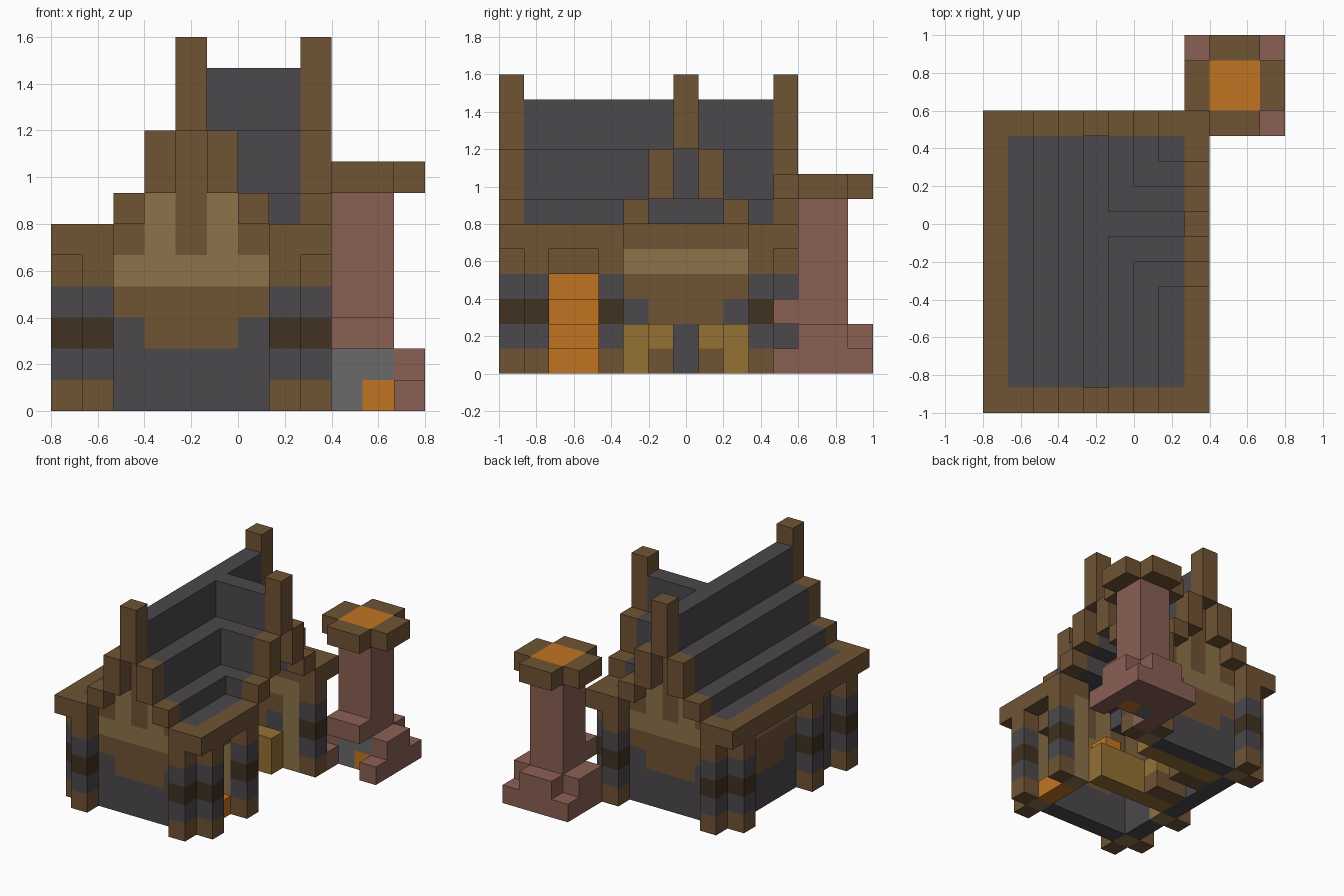
import bpy
import bmesh

if "Cube" in bpy.data.objects:
    bpy.data.objects.remove(bpy.data.objects["Cube"])

U = 2 / 15                      # edge of one block
SIZE_X, SIZE_Y = 12, 15         # footprint in blocks
MID_X, MID_Y = 4, 7             # ridge column and side gable column
FRONT, BACK = 0, 11             # rows of the two end gables


def srgb(r, g, b):
    def lin(c):
        c /= 255
        return c / 12.92 if c < 0.04 else ((c + 0.055) / 1.055) ** 2.4
    return (lin(r), lin(g), lin(b), 1)


def material(name, colour):
    m = bpy.data.materials.new(name)
    m.use_nodes = True
    m.diffuse_color = colour
    m.node_tree.nodes["Principled BSDF"].inputs["Base Color"].default_value = colour
    return m


MATS = {
    "timber": material("timber brown", srgb(111, 83, 52)),
    "slate": material("slate grey", srgb(76, 72, 77)),
    "tan": material("plaster tan", srgb(140, 115, 74)),
    "dark": material("dark band", srgb(64, 50, 32)),
    "gold": material("golden wood", srgb(148, 113, 52)),
    "orange": material("orange", srgb(193, 116, 33)),
    "brick": material("pink brick", srgb(138, 96, 84)),
    "stone": material("light stone", srgb(106, 106, 106)),
}


def part(name, boxes):
    """Boxes are (colour, x range, y range, z range[, top colour]) in blocks."""
    bm = bmesh.new()
    mesh = bpy.data.meshes.new(name)
    used = []

    def slot(c):
        if c not in used:
            used.append(c)
            mesh.materials.append(MATS[c])
        return used.index(c)

    for colour, xr, yr, zr, *top in boxes:
        verts = bmesh.ops.create_cube(bm, size=1)["verts"]
        for v in verts:
            v.co.x = (xr[v.co.x > 0] - SIZE_X / 2) * U
            v.co.y = (yr[v.co.y > 0] - SIZE_Y / 2) * U
            v.co.z = zr[v.co.z > 0] * U
        for f in {f for v in verts for f in v.link_faces}:
            f.normal_update()
            up = top and f.normal.z > 0.5
            f.material_index = slot(top[0] if up else colour)
    bm.to_mesh(mesh)
    bm.free()
    bpy.context.collection.objects.link(bpy.data.objects.new(name, mesh))


def one(a):
    return (a, a + 1)


# Painted wall pattern: rows of (bottom, top, [(colour, from, to)]) about the centre
ROWS = [
    (0, 2, [("slate", -2, 3)]),
    (2, 3, [("slate", -2, -1), ("timber", -1, 2), ("slate", 2, 3)]),
    (3, 4, [("timber", -2, 3)]),
    (4, 5, [("tan", -2, 3)]),
]
GABLE_ROWS = [
    (5, 6, [("timber", -2, -1), ("timber", 2, 3)]),
    (5, 7, [("tan", -1, 0), ("tan", 1, 2)]),
    (5, 9, [("timber", 0, 1)]),
]


def pattern(rows, mid):
    return [(c, (mid + a, mid + b), (lo, hi)) for lo, hi, runs in rows for c, a, b in runs]


# End walls with gables
for name, row in (("front_wall", FRONT + 1), ("back_wall", BACK - 1)):
    boxes = [(c, xr, one(row), zr) for c, xr, zr in pattern(ROWS + GABLE_ROWS, MID_X)]
    boxes += [("tan", one(x), one(row), (0, 5)) for x in (1, 7)]
    part(name, boxes)

# Long closed wall, and the open side with its door frame
part("closed_side_wall",
     [(c, one(1), yr, zr) for c, yr, zr in pattern(ROWS, MID_Y)]
     + [("slate", one(1), (2, 4), (0, 4)), ("timber", one(1), (2, 4), one(4)),
        ("tan", one(1), one(4), (0, 5))])
part("door_frame", [("timber", one(7), (2, 4), one(4)), ("tan", one(7), one(4), (0, 5))])

# Banded posts around the walls
BANDS = ["timber", "slate", "dark", "slate", "timber"]
POSTS = [(x, y) for x in (0, 8) for y in (1, 4, 10)]
POSTS += [(x, y) for x in (1, 7) for y in (FRONT, BACK)]
for n, (x, y) in enumerate(POSTS):
    part(f"post_{n + 1}", [(c, one(x), one(y), one(k)) for k, c in enumerate(BANDS)])

# Eaves: timber rim with slate on top of the inner strip
eaves = [("timber", one(0), (0, 12), one(5)),
         ("timber", one(1), (1, 11), one(5), "slate")]
eaves += [("timber", one(x), one(y), one(5)) for x in (1, 7) for y in (FRONT, BACK)]
for lo, hi in ((0, 5), (10, 12)):
    eaves.append(("timber", one(8), (lo, hi), one(5)))
    eaves.append(("timber", one(7), (max(lo, 1), min(hi, 11)), one(5), "slate"))
part("eaves", eaves)

# Stepped roof courses: distance from ridge, height range
COURSES = [(2, (6, 7)), (1, (7, 9))]
roof = [("slate", one(MID_X), (1, 11), (9, 11))]
side_roof = [("slate", (5, 8), one(MID_Y), (9, 11))]
for d, zr in COURSES:
    roof.append(("slate", one(MID_X - d), (1, 11), zr))
    # the side gable cuts through this slope
    roof.append(("slate", one(MID_X + d), (1, MID_Y + 1 - d), zr))
    roof.append(("slate", one(MID_X + d), (MID_Y + d, 11), zr))
    for s in (-d, d):
        side_roof.append(("slate", (MID_X + 1 + d, 8), one(MID_Y + s), zr))
part("main_roof", roof)
part("side_roof", side_roof)

# Timber gable trims with a tall finial
for name, row in (("front_gable_trim", FRONT), ("back_gable_trim", BACK)):
    part(name, [("timber", one(MID_X), one(row), (9, 12))]
         + [("timber", one(MID_X + s * d), one(row), zr) for d, zr in COURSES for s in (-1, 1)])
part("side_gable_trim", [("timber", one(8), one(MID_Y), (9, 12))]
     + [("timber", one(8), one(MID_Y + s * d), zr) for d, zr in COURSES for s in (-1, 1)])

# Interior stairs and benches
part("stairs", [("orange", one(7 - k), (2, 4), one(k)) for k in range(4)])
for name, s in (("front_bench", -1), ("back_bench", 1)):
    part(name, [("gold", (2, 7), one(MID_Y + 2 * s), (0, 2)),
                ("gold", (2, 4), one(MID_Y + s), one(1)),
                ("timber", (2, 4), one(MID_Y + s), one(0))])

# Free-standing chimney
part("chimney_base", [
    ("brick", (8, 12), (13, 15), one(0)),
    ("brick", one(8), (11, 13), one(0)),
    ("brick", one(11), (11, 13), one(0)),
    ("brick", (9, 11), (13, 15), one(1)),
    ("brick", one(8), (12, 14), one(1)),
    ("brick", one(11), (12, 14), one(1)),
])
part("firebox", [
    ("stone", one(9), one(12), (0, 2)),
    ("stone", one(10), one(12), one(1)),
    ("orange", one(10), one(12), one(0)),
])
part("chimney_shaft", [("brick", (9, 11), (11, 14), one(2)),
                       ("brick", (9, 11), (12, 14), (3, 7))])
part("chimney_cap", [("orange", (9, 11), (12, 14), one(7))]
     + [("timber", one(x), (12, 14), one(7)) for x in (8, 11)]
     + [("timber", (9, 11), one(y), one(7)) for y in (11, 14)])
